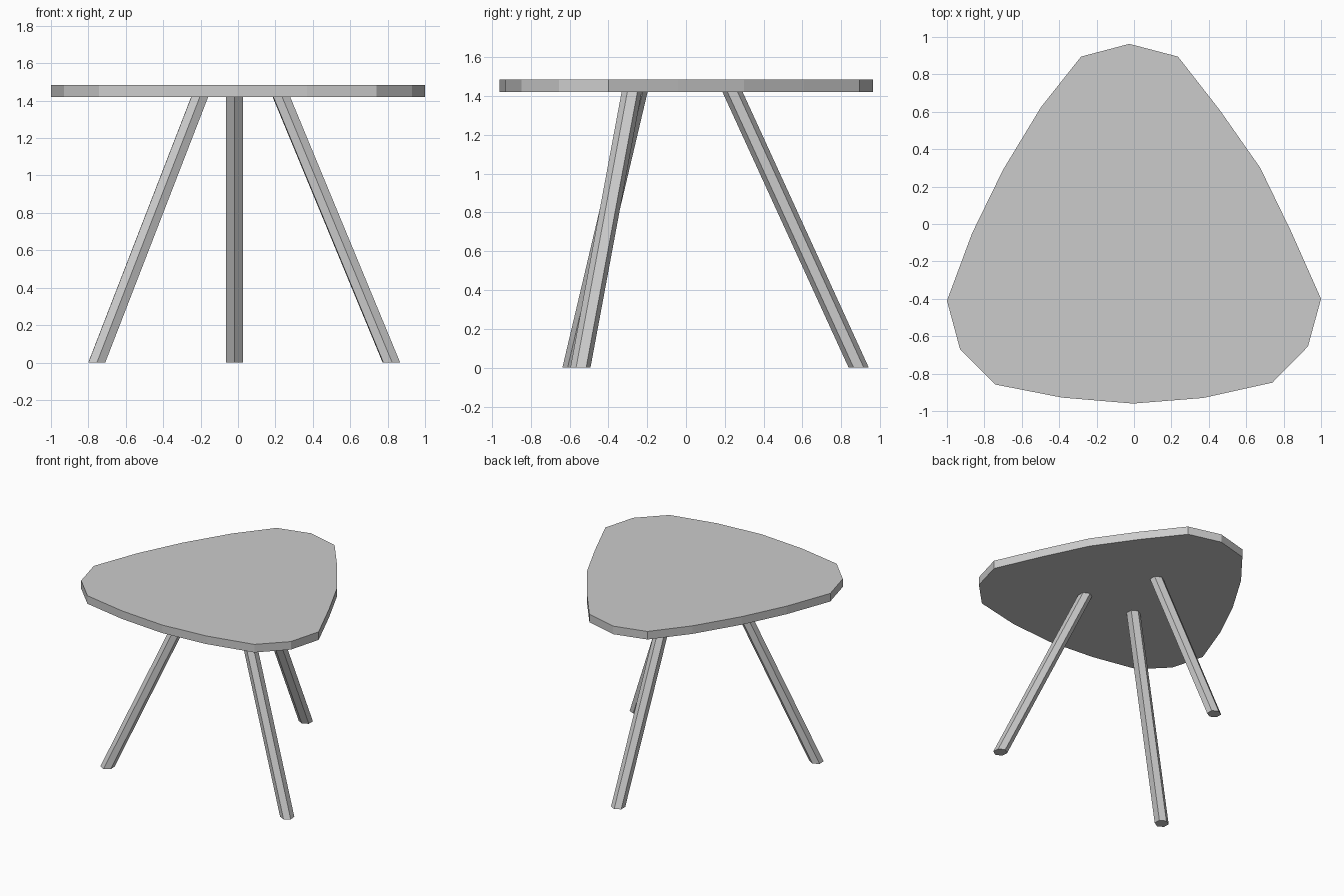
import bpy
from math import sin, cos, radians

if "Cube" in bpy.data.objects:
    bpy.data.objects.remove(bpy.data.objects["Cube"])

FLOOR, UNDER, TOP = 0.0, 1.42, 1.485
LEG_RADIUS = 0.052


def loft(name, lower, upper):
    """Closed prism between two matching counter-clockwise rings."""
    n = len(lower)
    faces = [tuple(reversed(range(n))), tuple(range(n, 2 * n))]
    faces += [(i, (i + 1) % n, n + (i + 1) % n, n + i) for i in range(n)]
    mesh = bpy.data.meshes.new(name)
    mesh.from_pydata(lower + upper, [], faces)
    mesh.update()
    obj = bpy.data.objects.new(name, mesh)
    bpy.context.collection.objects.link(obj)
    return obj


def hexagon(x, y, z, turn):
    angles = [radians(30 + turn + 60 * i) for i in range(6)]
    return [(x + LEG_RADIUS * cos(a), y + LEG_RADIUS * sin(a), z) for a in angles]


# Tabletop: rounded triangular slab, outline counter-clockwise from the right corner
outline = [
    (1.0, -0.40), (0.84, -0.04), (0.675, 0.30), (0.46, 0.607), (0.235, 0.895),
    (-0.025, 0.963), (-0.283, 0.895), (-0.497, 0.625), (-0.70, 0.29),
    (-0.866, -0.05), (-1.0, -0.41), (-0.93, -0.67), (-0.743, -0.858),
    (-0.385, -0.928), (-0.005, -0.96), (0.37, -0.93), (0.74, -0.848), (0.93, -0.655),
]
loft("tabletop", [(x, y, UNDER) for x, y in outline], [(x, y, TOP) for x, y in outline])

# Legs: splayed hexagonal posts (foot centre, head centre, twist)
legs = {
    "back_leg": ((-0.018, 0.89), (-0.018, 0.24), 0),
    "front_left_leg": ((-0.755, -0.585), (-0.205, -0.25), 1),
    "front_right_leg": ((0.82, -0.544), (0.232, -0.28), 4.5),
}
for name, (foot, head, turn) in legs.items():
    loft(name, hexagon(*foot, FLOOR, turn), hexagon(*head, UNDER, turn))
